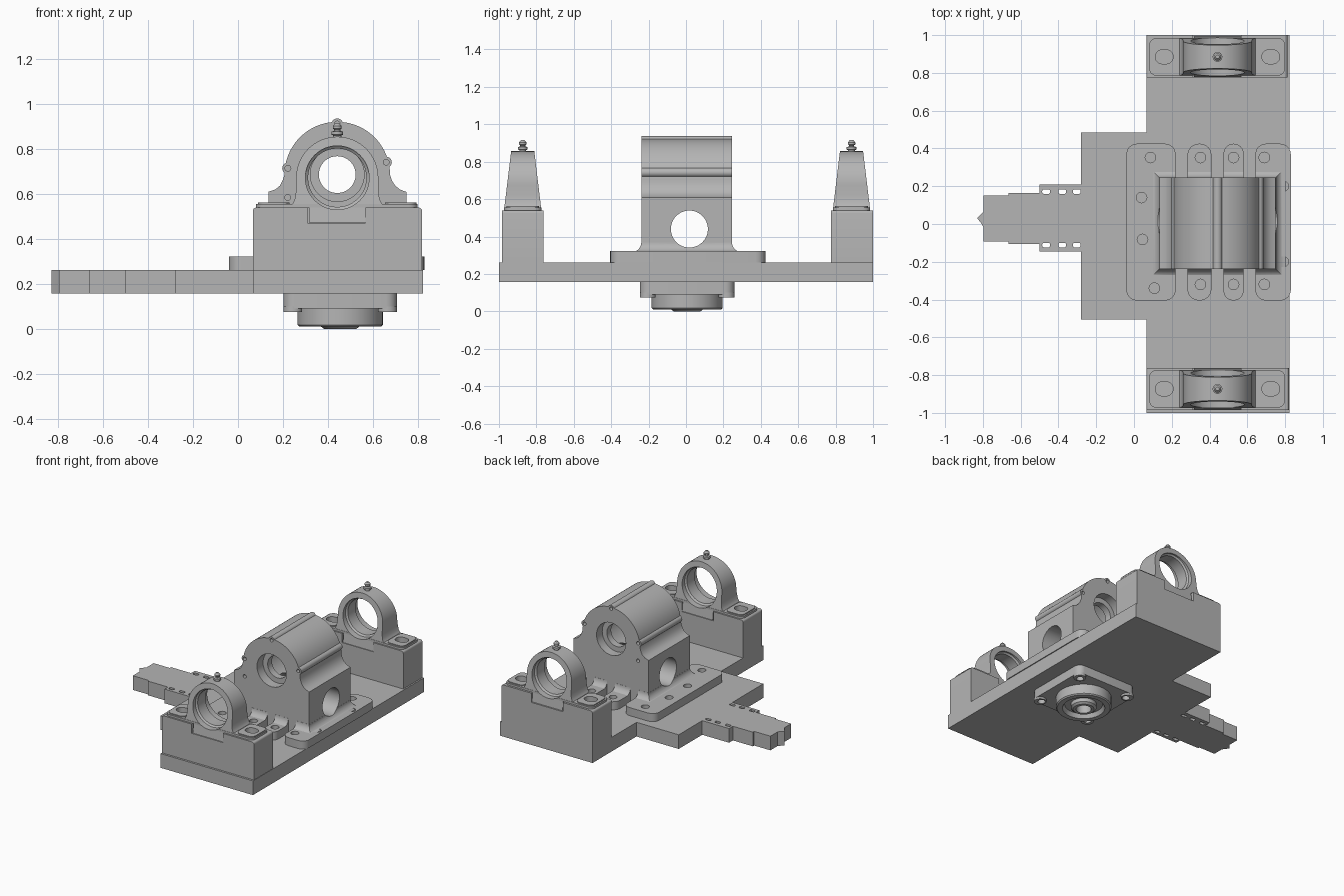
import bpy, bmesh, math
from mathutils import Matrix

cube = bpy.data.objects.get("Cube")
if cube:
    bpy.data.objects.remove(cube, do_unlink=True)

grey = bpy.data.materials.new("machined_grey")
grey.use_nodes = True
GREY = (0.46, 0.46, 0.46, 1)
grey.diffuse_color = GREY
grey.node_tree.nodes["Principled BSDF"].inputs["Base Color"].default_value = GREY


def finish(name, bm):
    bmesh.ops.recalc_face_normals(bm, faces=bm.faces)
    me = bpy.data.meshes.new(name)
    bm.to_mesh(me)
    bm.free()
    me.materials.append(grey)
    ob = bpy.data.objects.new(name, me)
    bpy.context.collection.objects.link(ob)
    return ob


def prism(name, pts, axis, a, b):
    """Extrude a 2D outline along an axis from a to b."""
    place = {"x": lambda p, t: (t, p[0], p[1]),
             "y": lambda p, t: (p[0], t, p[1]),
             "z": lambda p, t: (p[0], p[1], t)}[axis]
    bm = bmesh.new()
    lo = [bm.verts.new(place(p, a)) for p in pts]
    hi = [bm.verts.new(place(p, b)) for p in pts]
    bm.faces.new(lo)
    bm.faces.new(hi)
    n = len(pts)
    for i in range(n):
        j = (i + 1) % n
        bm.faces.new((lo[i], lo[j], hi[j], hi[i]))
    return finish(name, bm)


def lathe(name, profile, centre, axis="z", n=48):
    """Revolve a closed (radius, height) profile."""
    bm = bmesh.new()
    rings = [[bm.verts.new((r * math.cos(2 * math.pi * k / n), r * math.sin(2 * math.pi * k / n), h))
              for r, h in profile] for k in range(n)]
    m = len(profile)
    for k in range(n):
        p, q = rings[k], rings[(k + 1) % n]
        for i in range(m):
            j = (i + 1) % m
            if profile[i][0] or profile[j][0]:
                bm.faces.new((p[i], q[i], q[j], p[j]))
    bmesh.ops.remove_doubles(bm, verts=bm.verts, dist=1e-6)
    bmesh.ops.dissolve_degenerate(bm, edges=bm.edges, dist=1e-6)
    rot = Matrix.Rotation(-math.pi / 2, 4, "X") if axis == "y" else Matrix()
    bm.transform(Matrix.Translation(centre) @ rot)
    return finish(name, bm)


def arc(cx, cy, r, a0, a1, n):
    return [(cx + r * math.cos(math.radians(a0 + (a1 - a0) * i / n)),
             cy + r * math.sin(math.radians(a0 + (a1 - a0) * i / n))) for i in range(n + 1)]


def circle(cx, cy, r, n=32):
    return arc(cx, cy, r, 0, 360, n)[:-1]


def rounded(x0, x1, y0, y1, r, n=6):
    return (arc(x1 - r, y1 - r, r, 0, 90, n) + arc(x0 + r, y1 - r, r, 90, 180, n) +
            arc(x0 + r, y0 + r, r, 180, 270, n) + arc(x1 - r, y0 + r, r, 270, 360, n))


def box(name, x0, x1, y0, y1, z0, z1):
    return prism(name, [(x0, y0), (x1, y0), (x1, y1), (x0, y1)], "z", z0, z1)


def cut(obs, cutters):
    """Subtract every cutter from every object, then discard the cutters."""
    for ob in obs:
        for c in cutters:
            m = ob.modifiers.new("cut", "BOOLEAN")
            m.operation, m.solver, m.object = "DIFFERENCE", "EXACT", c
        bpy.context.view_layer.update()
        dg = bpy.context.evaluated_depsgraph_get()
        me = bpy.data.meshes.new_from_object(ob.evaluated_get(dg))
        ob.modifiers.clear()
        ob.data = me
    for c in cutters:
        bpy.data.objects.remove(c, do_unlink=True)


P0, P1 = 0.157, 0.262      # base plate bottom and top
CX = 0.442                 # shaft axis

# Base plate with stepped tongue and pointed tip
base = prism("base_plate", [
    (0.066, -1), (0.823, -1), (0.823, 1), (0.066, 1), (0.066, 0.485), (-0.28, 0.485),
    (-0.28, 0.21), (-0.5, 0.21), (-0.5, 0.165), (-0.664, 0.165), (-0.664, 0.15), (-0.797, 0.15),
    (-0.797, 0.066), (-0.812, 0.05), (-0.83, 0.03), (-0.812, 0.008), (-0.797, -0.015),
    (-0.797, -0.093), (-0.664, -0.093), (-0.664, -0.105), (-0.5, -0.105), (-0.5, -0.145),
    (-0.28, -0.145), (-0.28, -0.505), (0.066, -0.505)], "z", P0, P1)
cut([base], [prism("slot", rounded(x - 0.021, x + 0.021, y - 0.012, y + 0.012, 0.01, 3), "z", 0.1, 0.3)
             for x in (-0.465, -0.38, -0.303) for y in (0.171, -0.112)])

# Pedestals and pillow bearings at both ends
for tag, y0, y1, x1, cy in (("front", -0.985, -0.762, 0.82, -0.873), ("back", 0.775, 1.0, 0.812, 0.885)):
    x0, t = 0.066, 0.54
    ped = prism(tag + "_pedestal", [(x0, P1), (x1, P1)] + arc(x1 - .015, t - .015, .015, 0, 90, 4)
                + arc(x0 + .015, t - .015, .015, 90, 180, 4), "y", y0, y1)
    slots = lambda: [prism("slot", rounded(x - .047, x + .047, cy - .037, cy + .037, .036), "z", 0.515, 0.6)
                     for x in (0.16, 0.724)]
    cut([ped], [box("notch", 0.309, 0.567, y0 - .1, y1 + .1, 0.472, 0.7)] + slots())
    foot = prism(tag + "_bearing_foot", rounded(0.08, 0.80, cy - 0.1, cy + 0.1, 0.04), "z", 0.54, 0.555)
    pads = [prism(tag + "_bearing_pad", rounded(x - .07, x + .07, cy - .088, cy + .088, .035), "z", 0.545, 0.562)
            for x in (0.16, 0.724)]
    cut([foot] + pads, slots() + [prism("bore", circle(CX, 0.673, 0.142, 48), "y", cy - .2, cy + .2)])
    # housing: arch outline, tapered in thickness towards the top
    right = [(0.567, 0.474), (0.567, 0.541), (0.655, 0.541), (0.64, 0.558), (0.63, 0.58), (0.625, 0.62)]
    outline = right + arc(CX, 0.673, 0.183, 0, 180, 32) + [(2 * CX - x, z) for x, z in reversed(right)]
    housing = prism(tag + "_bearing_housing", outline, "y", -1, 1)
    for v in housing.data.vertices:
        v.co.y = cy + v.co.y * (0.1 - 0.038 * (v.co.z - 0.54) / 0.315)
    cut([housing], [lathe("bore", [(0, -.2), (.142, -.2), (.142, -.055), (.13, -.045),
                                   (.13, .045), (.142, .055), (.142, .2), (0, .2)], (CX, cy, 0.673), "y")])
    # grease fitting
    lathe(tag + "_grease_fitting", [(0, .84), (.018, .84), (.018, .862), (.026, .865), (.026, .878), (.014, .882),
                                    (.014, .888), (.02, .893), (.02, .903), (.01, .915), (0, .915)],
          (CX, cy, 0), n=16)

# Gearbox flange: two long lobes, two narrow lobes and a middle web
F1 = 0.322
flange = [prism("flange_lobe", rounded(a, b, -0.405, 0.425, r), "z", P1, F1)
          for a, b, r in ((-0.04, 0.22, .055), (0.283, 0.41, .06), (0.474, 0.58, .052), (0.643, 0.83, .055))]
flange.append(box("flange_web", 0.1, 0.78, -0.238, 0.245, P1, F1 - 0.001))
holes = [(.087, .352), (.352, .352), (.527, .352), (.69, .352), (.04, .14), (.045, -.082), (.108, -.34),
         (.352, -.32), (.527, -.32), (.69, -.32), (.79, .2), (.79, -.2)]
cut(flange, [prism("bolt_hole", circle(x, y, 0.028, 20), "z", 0.2, 0.4) for x, y in holes])

# Concave fillet between flange and gearbox body
bm = bmesh.new()
rows = []
for i in range(9):
    a = math.radians(90 * i / 8)
    o, z = 0.052 * (1 - math.sin(a)), F1 - 0.005 + 0.052 * (1 - math.cos(a))
    rows.append([bm.verts.new(c) for c in ((.134 - o, -.239 - o, z), (.751 + o, -.239 - o, z),
                                           (.751 + o, .246 + o, z), (.134 - o, .246 + o, z))])
for p, q in zip(rows, rows[1:]):
    for k in range(4):
        bm.faces.new((p[k], p[(k + 1) % 4], q[(k + 1) % 4], q[k]))
bm.faces.new(rows[0])
bm.faces.new(rows[-1])
fillet = finish("gearbox_fillet", bm)
cut([fillet], [box("gap", a, b, *y, 0.2, 0.5) for a, b in ((.22, .283), (.41, .474), (.58, .643))
               for y in ((-.5, -.238), (.245, .5))])

# Gearbox body with arched top and flared shoulders
AZ = 0.687
body = prism("gearbox_body", [(.135, P1), (.75, P1), (.75, .61), (.722, .62), (.7, .638), (.686, .66)]
             + arc(CX, AZ, 0.235, 0, 180, 40) + [(.198, .66), (.187, .638), (.165, .62), (.135, .61)],
             "y", -0.238, 0.245)
ridges = [(CX, .912), (.222, .715), (.66, .742)]
bosses = [prism("gearbox_ridge", circle(x, z, 0.025, 20), "y", -0.238, 0.245) for x, z in ridges]
# shaft bore with counterbores, wheel cavity, cross bore and screw holes
bore = lathe("bore", [(0, -.4), (.12, -.4), (.12, -.17), (.082, -.17), (.082, -.12), (.18, -.12),
                      (.18, .125), (.082, .125), (.082, .175), (.12, .175), (.12, .4), (0, .4)],
             (CX, 0.003, AZ), "y")
tunnel = lambda: prism("tunnel", circle(0.018, 0.44, 0.099, 48), "x", -0.2, 1.2)
screws = [prism("screw_hole", circle(x, z, 0.013, 14), "y", *ys)
          for x, z in ridges + [(.222, .585)] for ys in ((-.4, -.2), (.21, .4))]
cut([body] + bosses, [bore, tunnel()] + screws)
cut([fillet], [tunnel()])

# Square flange bearing under the plate
BX, BY, H = 0.455, 0.006, 0.253
sq = prism("lower_flange", rounded(BX - H, BX + H, BY - H, BY + H, 0.05), "z", 0.09, P0)
pads = [prism("lower_flange_pad", rounded(x - .042, x + .042, y - .042, y + .042, .04), "z", 0.075, 0.1)
        for x in (BX - .211, BX + .211) for y in (BY - .211, BY + .211)]
cut([sq] + pads, [prism("bolt_hole", circle(x, y, 0.026, 20), "z", 0, 0.14)
                  for x in (BX - .205, BX + .205) for y in (BY - .205, BY + .205)])
lathe("lower_bearing_ring", [(.19, .12), (.19, .018), (.182, .01), (.145, .01), (.13, .04), (.088, .04),
                             (.088, .012), (.072, .0), (.052, .0), (.052, .12)], (BX, BY, 0))

# Smooth curved surfaces, keep edges crisp
bpy.ops.object.select_all(action="DESELECT")
for ob in bpy.context.scene.objects:
    if ob.type == "MESH":
        ob.select_set(True)
        bpy.context.view_layer.objects.active = ob
bpy.ops.object.shade_smooth_by_angle(angle=math.radians(30))
